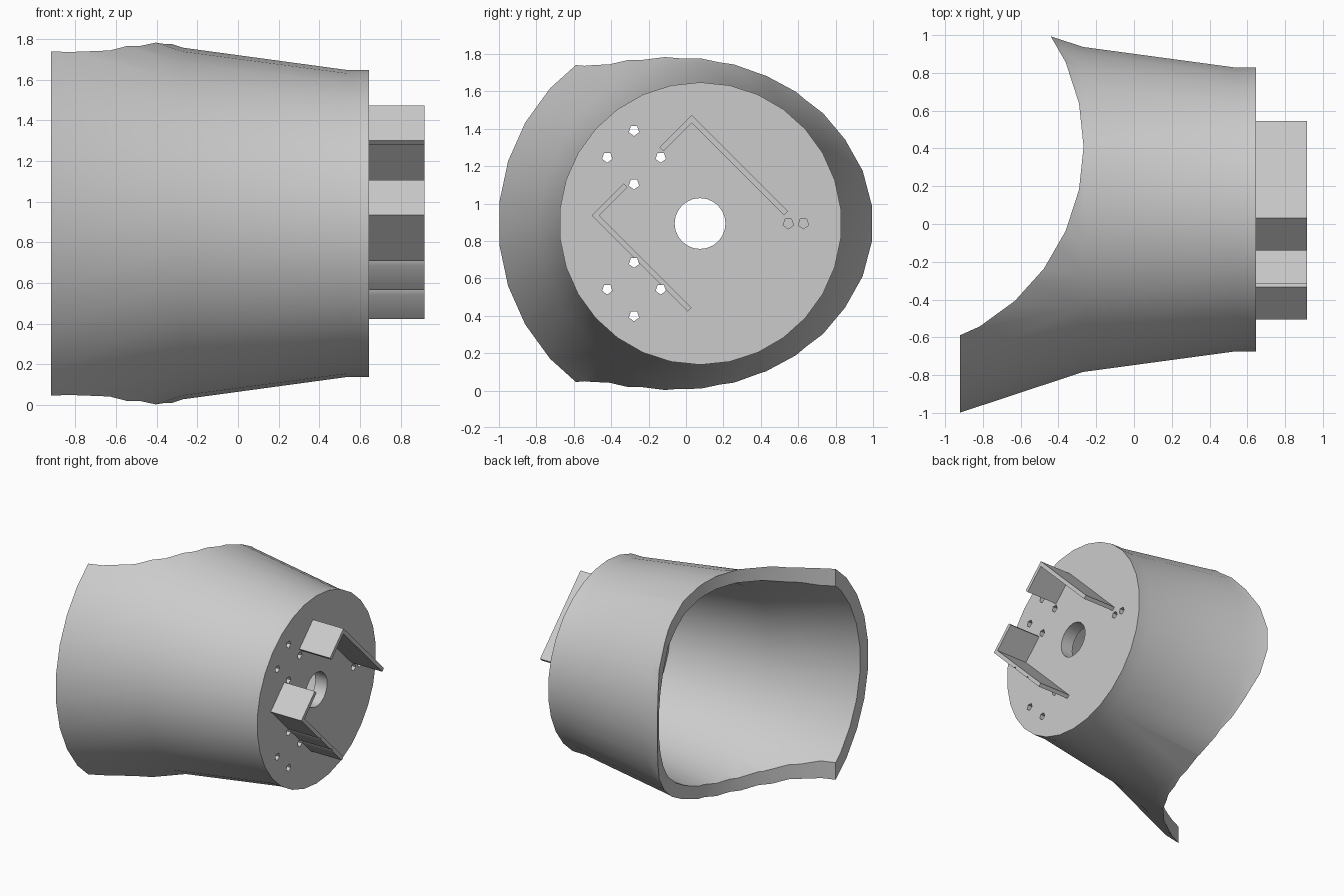
import bpy, bmesh, math
from mathutils import Matrix, Vector

cube = bpy.data.objects.get("Cube")
if cube:
    bpy.data.objects.remove(cube, do_unlink=True)

grey = bpy.data.materials.new("light grey")
grey.use_nodes = True
grey.diffuse_color = (0.6, 0.6, 0.6, 1)
grey.node_tree.nodes["Principled BSDF"].inputs["Base Color"].default_value = (0.6, 0.6, 0.6, 1)

AXIS_Y, AXIS_Z = 0.077, 0.893
SIDES = 30
FACE_X = 0.645      # outer face of the base
TIP_X = 0.917       # free edge of the brackets


def finish(bm, name):
    bmesh.ops.recalc_face_normals(bm, faces=bm.faces)
    mesh = bpy.data.meshes.new(name)
    bm.to_mesh(mesh)
    bm.free()
    obj = bpy.data.objects.new(name, mesh)
    bpy.context.collection.objects.link(obj)
    mesh.materials.append(grey)
    return obj


def lathe_x(name, profile):
    """Closed solid turned about the x axis from (x, radius) pairs."""
    bm = bmesh.new()
    rings = []
    for x, r in profile:
        angles = [math.tau * (k + 0.5) / SIDES for k in range(SIDES)]
        rings.append([bm.verts.new((x, AXIS_Y + r * math.cos(a), AXIS_Z + r * math.sin(a)))
                      for a in angles])
    for a, b in zip(rings, rings[1:]):
        for k in range(SIDES):
            n = (k + 1) % SIDES
            bm.faces.new((a[k], a[n], b[n], b[k]))
    bm.faces.new(rings[0])
    bm.faces.new(rings[-1])
    return finish(bm, name)


def add_drill(bm, y, z, radius, sides, x0, x1):
    """Prism along x, one corner pointing down."""
    turn = Matrix.Translation(((x0 + x1) / 2, y, z)) @ Matrix.Rotation(math.pi / 2, 4, 'Y')
    bmesh.ops.create_cone(bm, cap_ends=True, segments=sides, radius1=radius, radius2=radius,
                          depth=x1 - x0, matrix=turn @ Matrix.Rotation(-math.pi / 2, 4, 'Z'))


def extrude_x(name, outline, x0, x1):
    bm = bmesh.new()
    face = bm.faces.new([bm.verts.new((x0, y, z)) for y, z in outline])
    new = bmesh.ops.extrude_face_region(bm, geom=[face])["geom"]
    bmesh.ops.translate(bm, vec=(x1 - x0, 0, 0),
                        verts=[v for v in new if isinstance(v, bmesh.types.BMVert)])
    return finish(bm, name)


def cut(obj, cutter):
    mod = obj.modifiers.new("cut", 'BOOLEAN')
    mod.operation, mod.solver, mod.object = 'DIFFERENCE', 'EXACT', cutter
    bpy.context.view_layer.objects.active = obj
    bpy.ops.object.modifier_apply(modifier=mod.name)


# Flared cup with a thick base
shell = lathe_x("flared_shell", [
    (FACE_X, 0.755), (0.54, 0.755), (-0.27, 0.865), (-0.92, 1.081),
    (-0.92, 0.978), (-0.27, 0.763), (0.54, 0.655)])

# Large upright cylinder that scoops the open end
bm = bmesh.new()
bmesh.ops.create_cone(bm, cap_ends=True, segments=SIDES, radius1=1.1, radius2=1.1, depth=4,
                      matrix=Matrix.Translation((-1.367, 0.41, 0.9))
                      @ Matrix.Rotation(math.pi / SIDES, 4, 'Z'))
scoop = finish(bm, "scoop_cutter")

# Screw holes in two diamonds, two blind holes and the centre hole
bm = bmesh.new()
for z in (1.247, 0.542):
    for dy, dz in ((0, 0.143), (0, -0.143), (0.143, 0), (-0.143, 0)):
        add_drill(bm, -0.278 + dy, z + dz, 0.029, 5, 0.4, 1.1)
for y in (0.547, 0.628):
    add_drill(bm, y, AXIS_Z, 0.029, 5, 0.59, 1.1)
add_drill(bm, 0.075, AXIS_Z, 0.136, 24, 0.4, 1.1)
drills = finish(bm, "hole_cutter")

# Two L-shaped brackets on the base, given by outer corner and arm directions
parts = [shell]
cut(shell, scoop)
cut(shell, drills)
d = math.sqrt(0.5)
for name, corner, short_dir, long_dir in (
        ("upper_bracket", (0.031, 1.473), (-d, -d), (d, -d)),
        ("lower_bracket", (-0.505, 0.936), (d, d), (d, -d))):
    c, s, l = Vector(corner), Vector(short_dir), Vector(long_dir)
    t, short_len, long_len = 0.03, 0.243, 0.727
    outline = [c, c + l * long_len, c + l * long_len + s * t, c + l * t + s * t,
               c + l * t + s * short_len, c + s * short_len]
    bracket = extrude_x(name, outline, FACE_X - 0.01, TIP_X)
    cut(bracket, drills)
    parts.append(bracket)

for helper in (scoop, drills):
    bpy.data.objects.remove(helper, do_unlink=True)

# Smooth the round walls, keep the corners sharp
bpy.ops.object.select_all(action='DESELECT')
for obj in parts:
    obj.select_set(True)
bpy.context.view_layer.objects.active = shell
bpy.ops.object.shade_smooth_by_angle(angle=math.radians(30))
